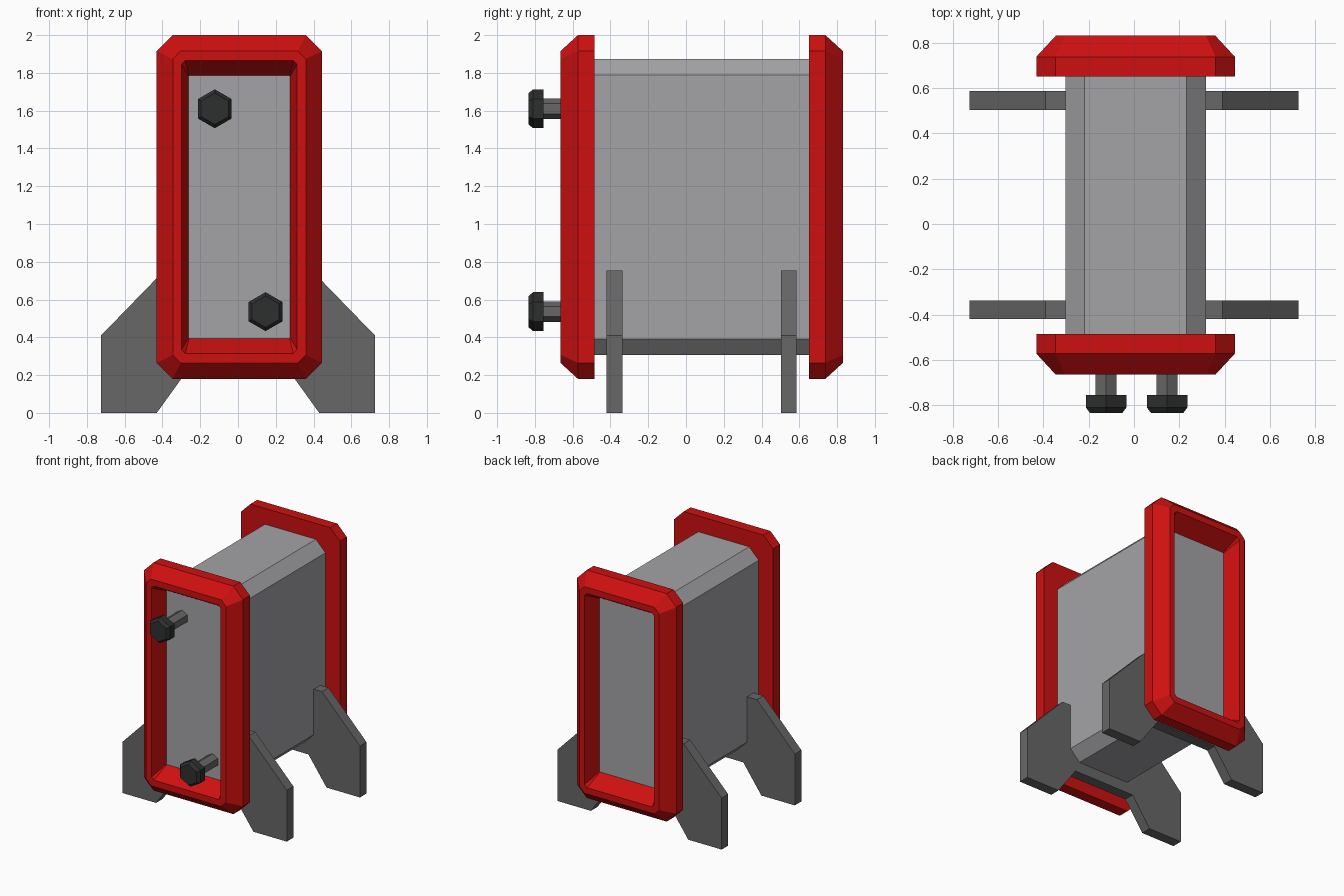
import bpy, bmesh, math

if "Cube" in bpy.data.objects:
    bpy.data.objects.remove(bpy.data.objects["Cube"])

CX, CZ, CY = 0.007, 1.09, 0.083   # centre of the body (CY is the mirror plane between both ends)


def material(name, r, g, b):
    m = bpy.data.materials.new(name)
    m.diffuse_color = (r, g, b, 1)
    m.use_nodes = True
    m.node_tree.nodes["Principled BSDF"].inputs["Base Color"].default_value = m.diffuse_color
    return m


RED = material("red", 0.62, 0.005, 0.005)
LIGHT = material("light grey", 0.37, 0.37, 0.39)
MID = material("mid grey", 0.135, 0.135, 0.135)
DARK = material("dark grey", 0.027, 0.028, 0.028)


def octagon(hx, hz, c):
    """Rectangle with cut corners, around the body centre."""
    pts = []
    for sx, sz in ((1, 1), (-1, 1), (-1, -1), (1, -1)):
        a = (CX + sx * hx, CZ + sz * (hz - c))
        b = (CX + sx * (hx - c), CZ + sz * hz)
        pts += [a, b] if sx * sz > 0 else [b, a]
    return pts


def hexagon(x, z, r):
    return [(x + r * math.sin(i * math.pi / 3), z + r * math.cos(i * math.pi / 3))
            for i in range(6)]


def loft(name, sections, mat, closed=False):
    """Skin (points, y) sections; closed joins last to first, otherwise ends are capped."""
    bm = bmesh.new()
    rings = [[bm.verts.new((x, y, z)) for x, z in pts] for pts, y in sections]
    pairs = list(zip(rings, rings[1:]))
    if closed:
        pairs.append((rings[-1], rings[0]))
    for a, b in pairs:
        n = len(a)
        for i in range(n):
            j = (i + 1) % n
            bm.faces.new((a[i], a[j], b[j], b[i]))
    if not closed:
        bm.faces.new(rings[0])
        bm.faces.new(rings[-1])
    bmesh.ops.recalc_face_normals(bm, faces=bm.faces)
    me = bpy.data.meshes.new(name)
    bm.to_mesh(me)
    bm.free()
    me.materials.append(mat)
    ob = bpy.data.objects.new(name, me)
    bpy.context.collection.objects.link(ob)
    return ob


# Body with cut edges; its ends are the recessed panels inside the frames
body = octagon(0.31, 0.783, 0.085)
loft("body", [(body, -0.53), (body, 2 * CY + 0.53)], LIGHT)

# Leg plate outline: right half, mirrored to the left
half = [(0, 0.755), (0.39, 0.755), (0.725, 0.41), (0.725, 0), (0.43, 0), (0.27, 0.222), (0, 0.222)]
leg = half + [(-x, z) for x, z in half[-2:0:-1]]

for end, flip in (("front", False), ("back", True)):
    def at(y):
        return 2 * CY - y if flip else y

    # Red end frame, bevelled outside and tapering into the opening
    rings = [(0.438, 0.91, 0.085, -0.485), (0.438, 0.91, 0.085, -0.572),
             (0.352, 0.825, 0.042, -0.665), (0.306, 0.775, 0.02, -0.665),
             (0.269, 0.695, 0.004, -0.53), (0.269, 0.695, 0.004, -0.485)]
    loft(end + "_frame", [(octagon(hx, hz, c), at(y)) for hx, hz, c, y in rings],
         RED, closed=True)

    # Leg plate through the body
    loft(end + "_legs", [(leg, at(-0.42)), (leg, at(-0.337))], MID)

# Two hexagonal knobs on the front panel
for side, x, z in (("upper", -0.123, 1.61), ("lower", 0.146, 0.536)):
    loft(side + "_knob_shaft", [(hexagon(x, z, 0.054), -0.50), (hexagon(x, z, 0.054), -0.77)], MID)
    loft(side + "_knob_head", [(hexagon(x, z, 0.103), -0.755), (hexagon(x, z, 0.103), -0.81),
                               (hexagon(x, z, 0.083), -0.833)], DARK)
